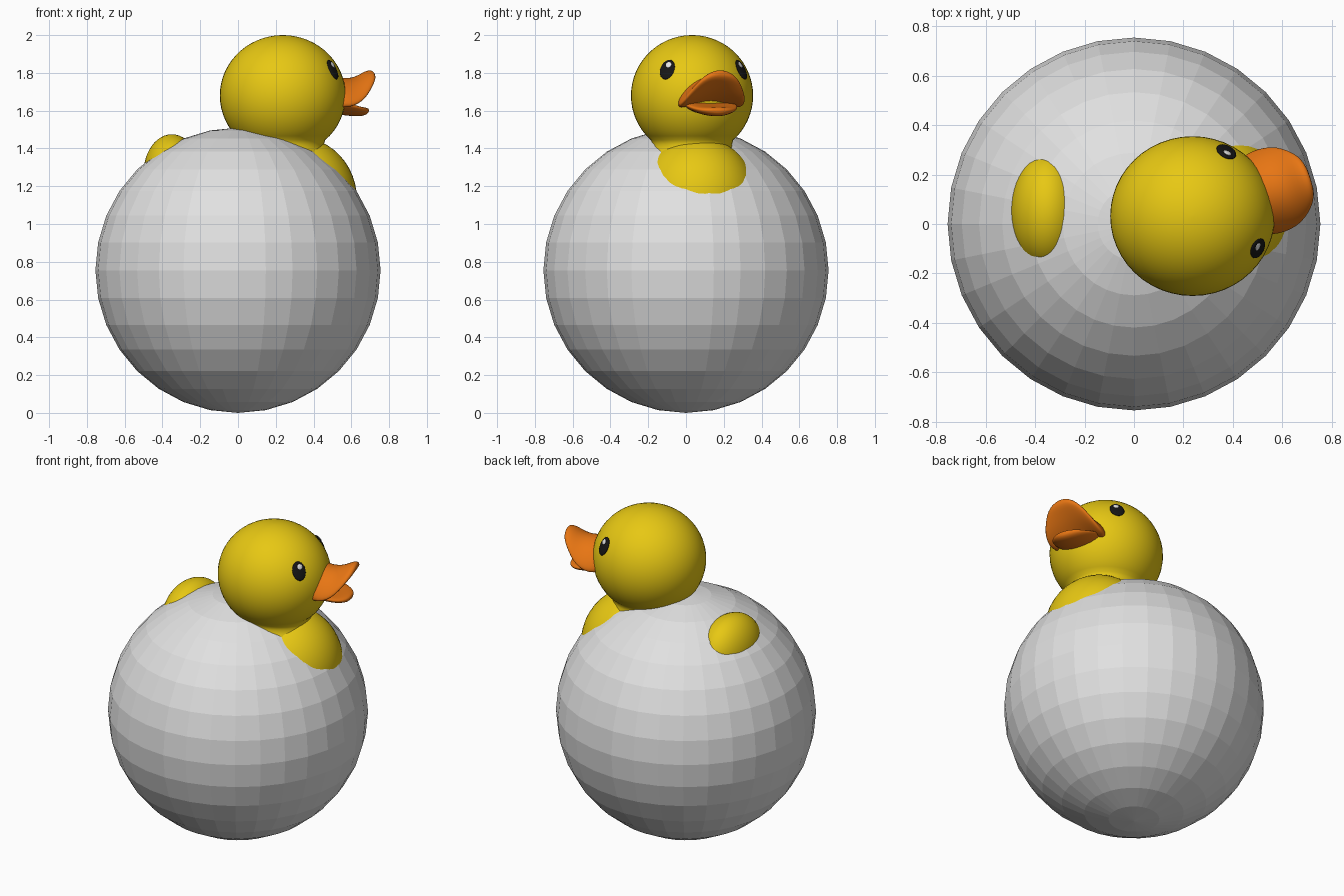
import bpy, bmesh, math
from mathutils import Vector, Matrix

if "Cube" in bpy.data.objects:
    bpy.data.objects.remove(bpy.data.objects["Cube"])


def mat(name, r, g, b):
    m = bpy.data.materials.new(name)
    m.diffuse_color = (r, g, b, 1)
    m.use_nodes = True
    m.node_tree.nodes["Principled BSDF"].inputs["Base Color"].default_value = m.diffuse_color
    return m


GREY = mat("light grey", 0.75, 0.75, 0.75)
YELLOW = mat("duck yellow", 0.86, 0.62, 0.007)
ORANGE = mat("bill orange", 0.85, 0.19, 0.007)
BLACK = mat("eye black", 0.008, 0.008, 0.008)
WHITE = mat("eye glint", 0.8, 0.8, 0.8)

HEAD = Vector((0.237, 0.032, 1.68))
YAW = Matrix.Translation((HEAD.x, HEAD.y, 0)) @ Matrix.Rotation(math.radians(18), 4, "Z")


def finish(name, bm, material, smooth=True):
    bmesh.ops.recalc_face_normals(bm, faces=bm.faces)
    me = bpy.data.meshes.new(name)
    bm.to_mesh(me)
    bm.free()
    me.materials.append(material)
    for p in me.polygons:
        p.use_smooth = smooth
    ob = bpy.data.objects.new(name, me)
    bpy.context.collection.objects.link(ob)
    return ob


def ball(name, centre, radii, material, rot=Matrix(), seg=32, rings=16, smooth=True):
    bm = bmesh.new()
    m = Matrix.Translation(centre) @ rot @ Matrix.Diagonal((*radii, 1))
    bmesh.ops.create_uvsphere(bm, u_segments=seg, v_segments=rings, radius=1, matrix=m)
    return finish(name, bm, material, smooth)


def loft(name, rings, material, matrix=Matrix()):
    """Skin closed rings of points and cap both ends."""
    bm = bmesh.new()
    loops = [[bm.verts.new(matrix @ Vector(p)) for p in ring] for ring in rings]
    n = len(loops[0])
    for a, b in zip(loops, loops[1:]):
        for i in range(n):
            j = (i + 1) % n
            bm.faces.new((a[i], a[j], b[j], b[i]))
    bm.faces.new(loops[0])
    bm.faces.new(loops[-1])
    return finish(name, bm, material)


# Faceted ball that the duck sits in
ball("faceted_ball", (0, 0, 0.755), (0.755,) * 3, GREY, smooth=False)

# Head and neck turned from one profile
profile = [(0.33 * math.sin(math.radians(a)), HEAD.z + 0.32 * math.cos(math.radians(a)))
           for a in [1] + list(range(6, 133, 6))]
profile += [(0.222, 1.445), (0.215, 1.42), (0.225, 1.39), (0.26, 1.34), (0.29, 1.27)]
N = 48
loft("head", [[(HEAD.x + r * 1.01 * math.cos(2 * math.pi * i / N),
                HEAD.y + r * 0.98 * math.sin(2 * math.pi * i / N), z) for i in range(N)]
              for r, z in profile], YELLOW)

# Body, mostly hidden in the ball: chest and tail poke out
ball("body", (0.08, 0.05, 1.1), (0.5, 0.37, 0.27), YELLOW)
ball("chest", (0.32, 0.06, 1.13), (0.31, 0.32, 0.33), YELLOW, seg=48, rings=24)
ball("tail", (-0.35, 0.05, 1.27), (0.15, 0.235, 0.205), YELLOW, seg=48, rings=24)
for side, label in ((1, "left"), (-1, "right")):
    ball(label + "_wing", (0.03, 0.05 + side * 0.33, 1.12), (0.28, 0.08, 0.14), YELLOW)


# Bill halves: elliptical sections (forward, height, half width, half thickness)
def bill(name, sections, droop):
    rings = []
    for u, z, w, h in sections:
        ring = []
        for i in range(28):
            a = 2 * math.pi * i / 28
            v = w * math.cos(a)
            ring.append((u, v, z + h * math.sin(a) - droop * (v / 0.17) ** 2))
        rings.append(ring)
    ob = loft(name, rings, ORANGE, YAW)
    ob.modifiers.new("soften", "SUBSURF").levels = 1
    ob.modifiers["soften"].render_levels = 1


bill("upper_bill", [(0.22, 1.71, 0.15, 0.085), (0.29, 1.71, 0.175, 0.075),
                    (0.34, 1.715, 0.178, 0.058), (0.39, 1.73, 0.17, 0.045),
                    (0.43, 1.752, 0.15, 0.04), (0.47, 1.78, 0.115, 0.034),
                    (0.492, 1.791, 0.08, 0.024), (0.502, 1.794, 0.035, 0.01)], 0.075)
bill("lower_bill", [(0.22, 1.62, 0.13, 0.035), (0.31, 1.612, 0.145, 0.033),
                    (0.37, 1.6, 0.135, 0.028), (0.42, 1.594, 0.11, 0.025),
                    (0.455, 1.596, 0.075, 0.022), (0.472, 1.6, 0.03, 0.011)], -0.03)

# Eyes and glints: thin oval plates lying on the head surface
for side, label in ((1, "left"), (-1, "right")):
    normal = YAW.to_3x3() @ Vector((0.2, side * 0.195, 0.13))
    face = normal.to_track_quat("Z", "Y").to_matrix().to_4x4()
    # local Y of the tracked frame points up the head
    spot = HEAD + normal.normalized() * 0.325
    ball(label + "_eye", spot, (0.043, 0.057, 0.010), BLACK, face, 24, 12)
    glint = spot + face.to_3x3() @ Vector((side * -0.006, 0.024, 0.0085))
    ball(label + "_eye_glint", glint, (0.017, 0.017, 0.004), WHITE, face, 16, 8)
